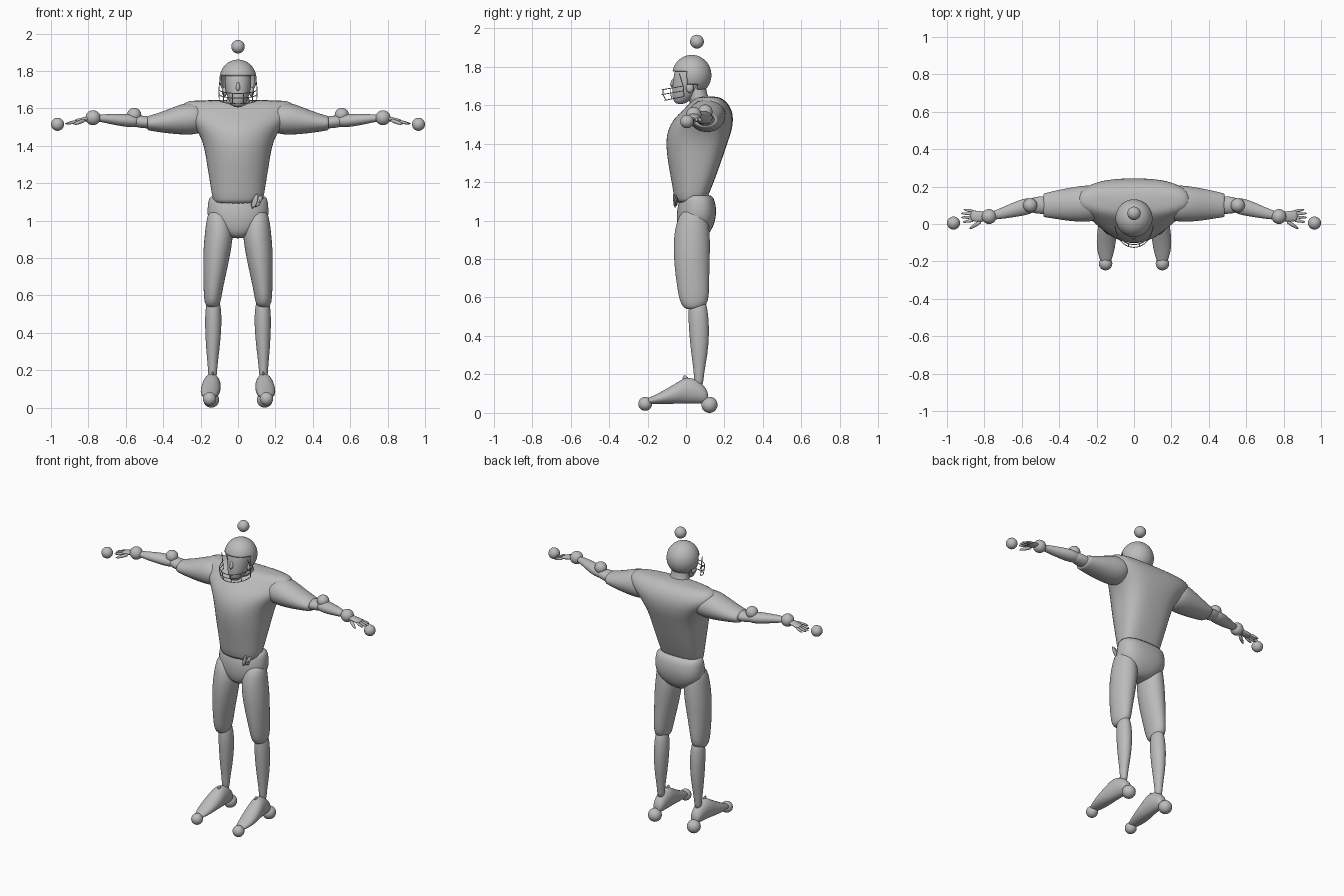
import bpy, bmesh, math
from mathutils import Vector

cube = bpy.data.objects.get("Cube")
if cube:
    bpy.data.objects.remove(cube)

grey = bpy.data.materials.new("plain grey")
grey.use_nodes = True
grey.diffuse_color = (0.5, 0.5, 0.5, 1)
grey.node_tree.nodes["Principled BSDF"].inputs["Base Color"].default_value = (0.5, 0.5, 0.5, 1)

SIDES = (("left", 1), ("right", -1))


def finish(name, bm, subdivide=0):
    """Turn a bmesh into a smooth grey object."""
    bmesh.ops.recalc_face_normals(bm, faces=bm.faces)
    mesh = bpy.data.meshes.new(name)
    bm.to_mesh(mesh)
    bm.free()
    obj = bpy.data.objects.new(name, mesh)
    bpy.context.collection.objects.link(obj)
    mesh.materials.append(grey)
    for poly in mesh.polygons:
        poly.use_smooth = True
    if subdivide:
        obj.modifiers.new("smooth", "SUBSURF").levels = subdivide
        obj.modifiers["smooth"].render_levels = subdivide
    return obj


def loft(name, axis, sections, flip=1, square_back=2.0, count=24):
    """Skin rings; a section is position, then low and high on the other two axes."""
    order = {"x": (0, 1, 2), "y": (1, 0, 2), "z": (2, 0, 1)}[axis]
    bm = bmesh.new()
    rings = []
    for t, a0, a1, b0, b1 in sections:
        ring = []
        for i in range(count):
            angle = math.tau * i / count
            c, s = math.cos(angle), math.sin(angle)
            power = 2 / (square_back if s > 0 else 2)
            a = math.copysign(abs(c) ** power, c)
            b = math.copysign(abs(s) ** power, s)
            co = [0, 0, 0]
            co[order[0]] = t
            co[order[1]] = (a0 + a1) / 2 + a * (a1 - a0) / 2
            co[order[2]] = (b0 + b1) / 2 + b * (b1 - b0) / 2
            co[0] *= flip
            ring.append(bm.verts.new(co))
        rings.append(ring)
    for low, high in zip(rings, rings[1:]):
        for i in range(count):
            j = (i + 1) % count
            bm.faces.new((low[i], low[j], high[j], high[i]))
    bm.faces.new(rings[0])
    bm.faces.new(rings[-1])
    return finish(name, bm, 1)


def ball(name, center, size):
    bm = bmesh.new()
    bmesh.ops.create_uvsphere(bm, u_segments=24, v_segments=16, radius=1)
    scale = Vector(size) if isinstance(size, tuple) else Vector((size,) * 3)
    for v in bm.verts:
        v.co = v.co * scale + Vector(center)
    return finish(name, bm)


def rod(name, start, end, r1, r2, flat=1.0):
    """Tapered limb between two points, optionally flattened."""
    a, b = Vector(start), Vector(end)
    bm = bmesh.new()
    bmesh.ops.create_cone(bm, cap_ends=True, segments=10, radius1=r1, radius2=r2, depth=(b - a).length)
    turn = (b - a).to_track_quat("Z", "Y")
    for v in bm.verts:
        v.co.x *= flat
        v.co = turn @ v.co + (a + b) / 2
    return finish(name, bm, 1)


def wire(name, points, radius=0.0025):
    curve = bpy.data.curves.new(name, "CURVE")
    curve.dimensions = "3D"
    curve.bevel_depth = radius
    curve.bevel_resolution = 1
    spline = curve.splines.new("POLY")
    spline.points.add(len(points) - 1)
    for p, co in zip(spline.points, points):
        p.co = (*co, 1)
    curve.materials.append(grey)
    bpy.context.collection.objects.link(bpy.data.objects.new(name, curve))


def upright(name, rows, **options):
    """Loft centred on x = 0 from rows of height, half width, front and back."""
    return loft(name, "z", [(z, -w, w, f, b) for z, w, f, b in rows], **options)


# Padded jersey and hips
upright("jersey", [
    (1.09, .12, -.05, .09), (1.1, .135, -.06, .105), (1.2, .15, -.075, .145),
    (1.3, .167, -.095, .182), (1.4, .182, -.107, .215), (1.47, .21, -.098, .241),
    (1.53, .26, -.065, .247), (1.57, .298, -.02, .24), (1.605, .305, .012, .222),
    (1.632, .29, .04, .195), (1.646, .25, .07, .16)], square_back=3)
upright("hips", [
    (1.135, .14, -.01, .12), (1.125, .158, -.03, .145), (1.06, .166, -.048, .16),
    (1.01, .163, -.05, .155), (.96, .135, -.045, .14), (.92, .07, -.03, .11),
    (.905, .03, 0, .08)], square_back=2.6)

# Neck, head and nose
upright("neck", [(1.58, .085, .02, .15), (1.64, .06, .015, .115),
                 (1.68, .055, .01, .105), (1.75, .055, .01, .1)])
upright("face", [
    (1.605, .02, -.05, -.01), (1.62, .037, -.065, .015), (1.65, .053, -.073, .06),
    (1.69, .067, -.071, .09), (1.74, .072, -.067, .1), (1.8, .07, -.055, .1),
    (1.83, .04, -.02, .07)])
rod("nose", (0, -.06, 1.745), (0, -.077, 1.69), .008, .016)

# Helmet shell with a face opening cut along its grid
bm = bmesh.new()
bmesh.ops.create_uvsphere(bm, u_segments=48, v_segments=32, radius=1)
cut = []
for face in bm.faces:
    c = face.calc_center_median()
    facing = abs(math.atan2(c.x, -c.y))
    if (facing < math.radians(75) and c.z < .18) or c.z < -.72 or (facing < 1.9 and c.z < -.5):
        cut.append(face)
bmesh.ops.delete(bm, geom=cut, context="FACES")
for v in bm.verts:
    v.co = Vector((v.co.x * .099, v.co.y * .102 + .03, v.co.z * .105 + 1.756))
helmet = finish("helmet", bm)
shell = helmet.modifiers.new("thickness", "SOLIDIFY")
shell.thickness = .008

# Wire face guard
def guard_point(angle, z, reach):
    return (.1 * math.sin(angle), -.01 - reach * math.cos(angle), z - .02 * math.cos(angle))

for n, (z, reach) in enumerate([(1.645, .1), (1.675, .115), (1.7, .115)]):
    wire(f"guard_bar_{n}", [guard_point(math.pi * (i / 16 - .5), z, reach) for i in range(17)])
for side, s in SIDES:
    for n, angle in enumerate((.3, .9)):
        wire(f"{side}_guard_upright_{n}",
             [guard_point(s * angle, z, r) for z, r in ((1.645, .1), (1.675, .115), (1.7, .115))])
    wire(f"{side}_guard_arm", [(s * .1, -.01, 1.645), (s * .103, -.015, 1.7), (s * .095, -.035, 1.765)])
    ball(f"{side}_ear", (s * .072, .02, 1.69), (.014, .02, .026))

# Arms, hands and legs
for side, s in SIDES:
    loft(f"{side}_sleeve", "x", [
        (.17, .02, .2, 1.47, 1.62), (.25, .01, .21, 1.458, 1.635), (.31, .012, .2, 1.46, 1.622),
        (.38, .02, .188, 1.467, 1.592), (.45, .032, .172, 1.477, 1.568),
        (.482, .036, .164, 1.483, 1.56), (.485, .04, .16, 1.487, 1.556)], s)
    loft(f"{side}_upper_arm", "x", [
        (.44, .05, .15, 1.49, 1.555), (.5, .053, .15, 1.493, 1.56), (.55, .06, .14, 1.5, 1.565),
        (.58, .075, .125, 1.51, 1.555)], s)
    loft(f"{side}_forearm", "x", [
        (.52, .07, .13, 1.505, 1.56), (.56, .05, .143, 1.498, 1.568), (.62, .04, .128, 1.503, 1.572),
        (.7, .027, .09, 1.52, 1.57), (.77, .022, .062, 1.535, 1.565), (.79, .028, .058, 1.54, 1.56)], s)
    loft(f"{side}_palm", "x", [
        (.76, .025, .06, 1.54, 1.565), (.81, .01, .068, 1.53, 1.558),
        (.86, .012, .075, 1.522, 1.545), (.875, .02, .07, 1.525, 1.54)], s, count=12)
    for n, (y, tip_x, tip_y) in enumerate([(.067, .915, .078), (.052, .93, .058), (.036, .93, .035), (.02, .92, .01)]):
        rod(f"{side}_finger_{n}", (s * .85, y, 1.534), (s * tip_x, tip_y, 1.516), .011, .007)
    rod(f"{side}_thumb", (s * .81, .02, 1.54), (s * .885, -.03, 1.513), .015, .008)

    loft(f"{side}_thigh", "z", [
        (1.055, .08, .14, 0, .08), (1.035, .05, .165, -.035, .11), (.95, .022, .176, -.062, .124),
        (.85, .035, .186, -.066, .126), (.75, .055, .187, -.06, .122), (.65, .078, .185, -.046, .121),
        (.58, .09, .182, -.034, .118), (.55, .097, .175, -.015, .095), (.537, .115, .16, .005, .06)], s)
    loft(f"{side}_shin", "z", [
        (.6, .105, .16, .02, .1), (.53, .088, .176, .01, .114), (.43, .087, .177, .015, .123),
        (.3, .1, .17, .027, .113), (.21, .112, .16, .042, .093), (.13, .115, .158, .042, .09)], s)
    loft(f"{side}_shoe", "y", [
        (.115, .12, .155, .06, .1), (.105, .105, .17, .05, .13), (.06, .095, .18, .048, .175),
        (0, .092, .19, .048, .188), (-.03, .092, .195, .048, .168), (-.09, .095, .202, .046, .132),
        (-.16, .108, .196, .046, .092), (-.22, .13, .17, .047, .068)], s)
    rod(f"{side}_shoe_tongue", (s * .135, .01, .16), (s * .135, -.015, .195), .02, .012, .5)

    # Joint marker balls
    ball(f"{side}_elbow_ball", (s * .555, .1, 1.565), .038)
    ball(f"{side}_wrist_ball", (s * .775, .04, 1.55), .04)
    ball(f"{side}_hand_ball", (s * .965, .005, 1.515), .035)
    ball(f"{side}_heel_ball", (s * .143, .122, .042), .042)
    ball(f"{side}_toe_ball", (s * .152, -.212, .047), .036)
ball("crown_ball", (0, .057, 1.93), .036)

# Folded towel hanging at the left of the waist
rod("towel_fold", (.075, -.055, 1.06), (.105, -.065, 1.15), .02, .012, .4)
rod("towel_tail", (.09, -.05, 1.07), (.13, -.05, 1.14), .022, .012, .4)
rod("towel_corner", (.07, -.04, 1.115), (.12, -.06, 1.1), .012, .016, .4)
